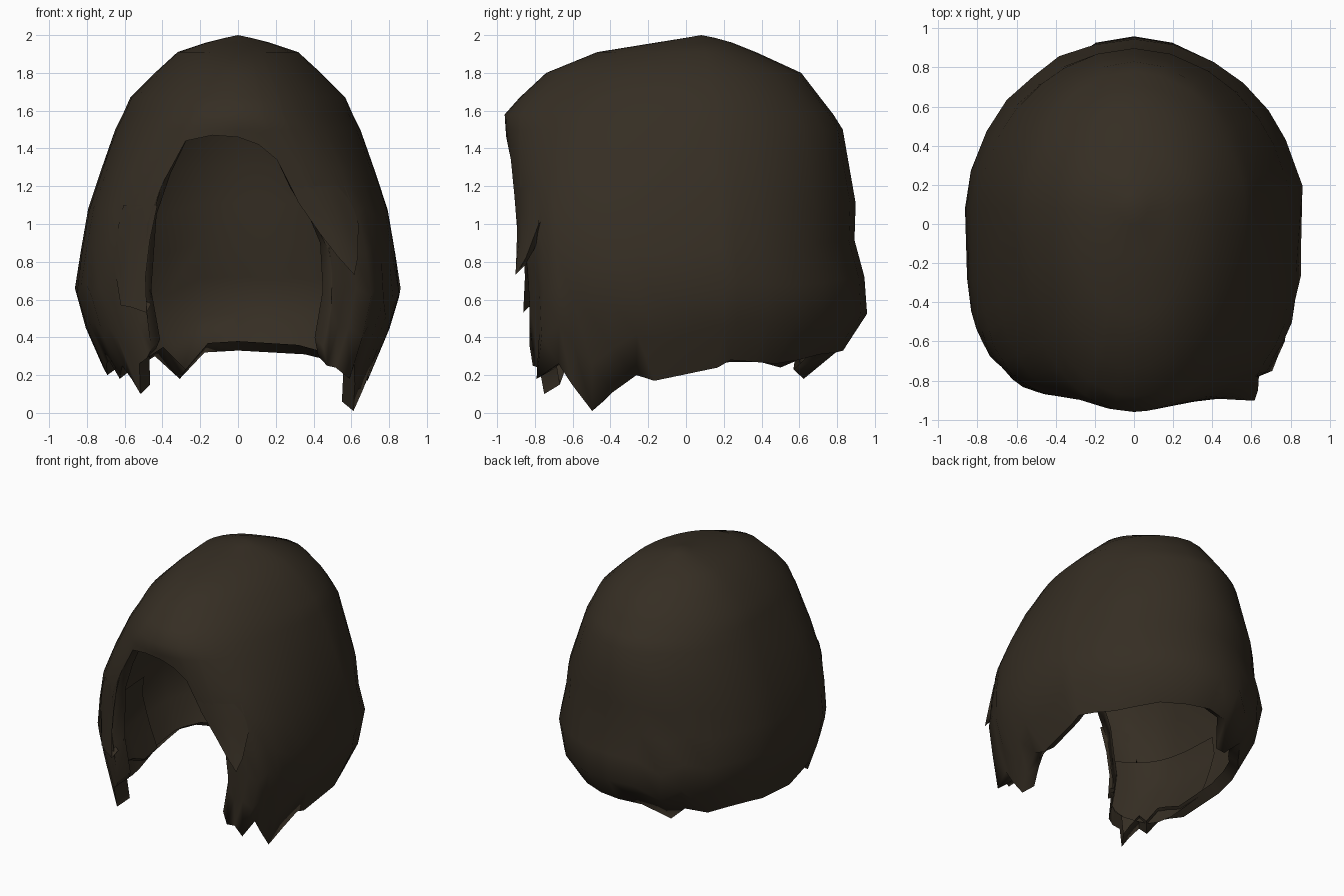
import bpy, bmesh, math

if "Cube" in bpy.data.objects:
    bpy.data.objects.remove(bpy.data.objects["Cube"])

# One dark brown colour
hair = bpy.data.materials.new("dark_brown_hair")
hair.diffuse_color = (0.036, 0.027, 0.017, 1)
hair.use_nodes = True
hair.node_tree.nodes["Principled BSDF"].inputs["Base Color"].default_value = hair.diffuse_color

# Outline by height: z, half width, front y, back y
PROFILE = [(2.0, 0, .09, .09), (1.97, .14, -.10, .22), (1.91, .32, -.47, .37),
           (1.8, .44, -.74, .61), (1.67, .57, -.88, .71), (1.58, .61, -.96, .78),
           (1.5, .65, -.955, .83), (1.1, .79, -.92, .90), (.87, .83, -.89, .89),
           (.65, .865, -.87, .97), (.43, .8, -.87, .95), (.32, .745, -.87, .82),
           (.18, .69, -.88, .70), (0, .64, -.87, .60)]
CENTRE = .08
UPPER = [1.985, 1.96, 1.91, 1.8, 1.67, 1.58, 1.5]


def outline(z):
    for a, b in zip(PROFILE, PROFILE[1:]):
        if z >= b[0]:
            f = (a[0] - z) / (a[0] - b[0])
            return [p + (q - p) * f for p, q in zip(a, b)][1:]
    return PROFILE[-1][1:]


def surface(deg, z, scale=1.0):
    """Point on the rounded head outline; 0 degrees is the front, 90 the right."""
    w, front, back = outline(z)
    boxy = 2 + 1.6 * min(1, max(0, (1.6 - z) / .6))
    s, c = math.sin(math.radians(deg)), math.cos(math.radians(deg))
    n = boxy if c > 0 else 1.88 + (boxy - 1.88) * max(0, 1 + 8 * c)
    x = w * math.copysign(abs(s) ** (2 / n), s)
    depth = (front if c > 0 else back) - CENTRE
    y = depth * abs(c) ** (2 / n)
    return (x * scale, CENTRE + y * scale, z)


def sheet(name, hem, top=None, flare=None, curl=.9, lift=.05, rows=6, scale=1.0):
    """Sheet of hair with a ragged hem of (angle, z) that curls inward.
    Without a top height it is the closed cap hanging from the crown."""
    flare = flare or {}
    bm = bmesh.new()
    apex = None if top else bm.verts.new((0, CENTRE, 2))
    start = top or UPPER[-1]
    cols = []
    for deg, zb in hem:
        col = [] if top else [apex] + [bm.verts.new(surface(deg, z)) for z in UPPER]
        for r in range(0 if top else 1, rows + 1):
            s = r / rows
            k = scale * (1 + (flare.get(deg, 1) - 1) * s ** 2)
            col.append(bm.verts.new(surface(deg, start + (zb - start) * s, k)))
        if curl:
            x, y, z = col[-1].co
            col.append(bm.verts.new((x * curl, CENTRE + (y - CENTRE) * curl, z + lift)))
        cols.append(col)
    pairs = list(zip(cols, cols[1:]))
    if not top:
        pairs.append((cols[-1], cols[0]))
    for a, b in pairs:
        for r in range(len(a) - 1):
            bm.faces.new(list(dict.fromkeys([a[r], a[r + 1], b[r + 1], b[r]])))
    me = bpy.data.meshes.new(name)
    bm.to_mesh(me)
    bm.free()
    ob = bpy.data.objects.new(name, me)
    bpy.context.collection.objects.link(ob)
    me.materials.append(hair)
    bpy.ops.object.select_all(action='DESELECT')
    bpy.context.view_layer.objects.active = ob
    ob.select_set(True)
    bpy.ops.object.shade_smooth_by_angle(angle=math.radians(89))
    return ob


# Main cap: back, left side, face opening, right side
HEM = [(-180, .33), (-165, .32), (-152, .18), (-142, .30), (-130, .24), (-118, .27),
       (-104, .27), (-90, .24), (-80, .20), (-70, .26), (-63, .28), (-57, .18),
       (-49, .25), (-44, .18), (-39, .10), (-34, .26), (-28, .29), (-24, .34),
       (-23.5, .60), (-23, 1.0), (-22.5, 1.22), (-20, 1.44), (-9, 1.47), (0, 1.46),
       (6, 1.42), (11, 1.34), (13, 1.14), (18, .98), (22, .85), (22.5, .60),
       (23, .35), (28, .25), (34, .24), (42, .18), (49, .26), (57, .15),
       (66, .01), (74, .11), (81, .20), (85, .17), (95, .24), (104, .28),
       (115, .27), (126, .26), (138, .28), (150, .31), (165, .32)]
sheet("hair_cap", HEM, flare={42: 1.07})

# Inner linings of the side locks, folded back inside the cap
LINING = [(23, .38), (33, .31), (45, .27), (57, .22), (66, .12), (75, .18), (88, .26)]
sheet("right_lining", LINING, top=.78, curl=None, rows=4, scale=.91)
sheet("left_lining", [(-a, max(z, .2)) for a, z in reversed(LINING)],
      top=.78, curl=None, rows=4, scale=.91)

# Overlapping upper locks beside the face
sheet("right_front_lock", [(13, 1.12), (18, .95), (23, .83), (28, .73), (33, .82), (40, 1.0)],
      top=1.2, flare={18: 1.02, 23: 1.06, 28: 1.1, 33: 1.06, 40: 1.01}, curl=.95, rows=3)
sheet("left_front_lock", [(-40, .80), (-34, .57), (-28, .56), (-21, .53)],
      top=1.1, flare={-34: 1.02, -28: 1.03, -21: 1.03}, curl=.95, rows=3)
